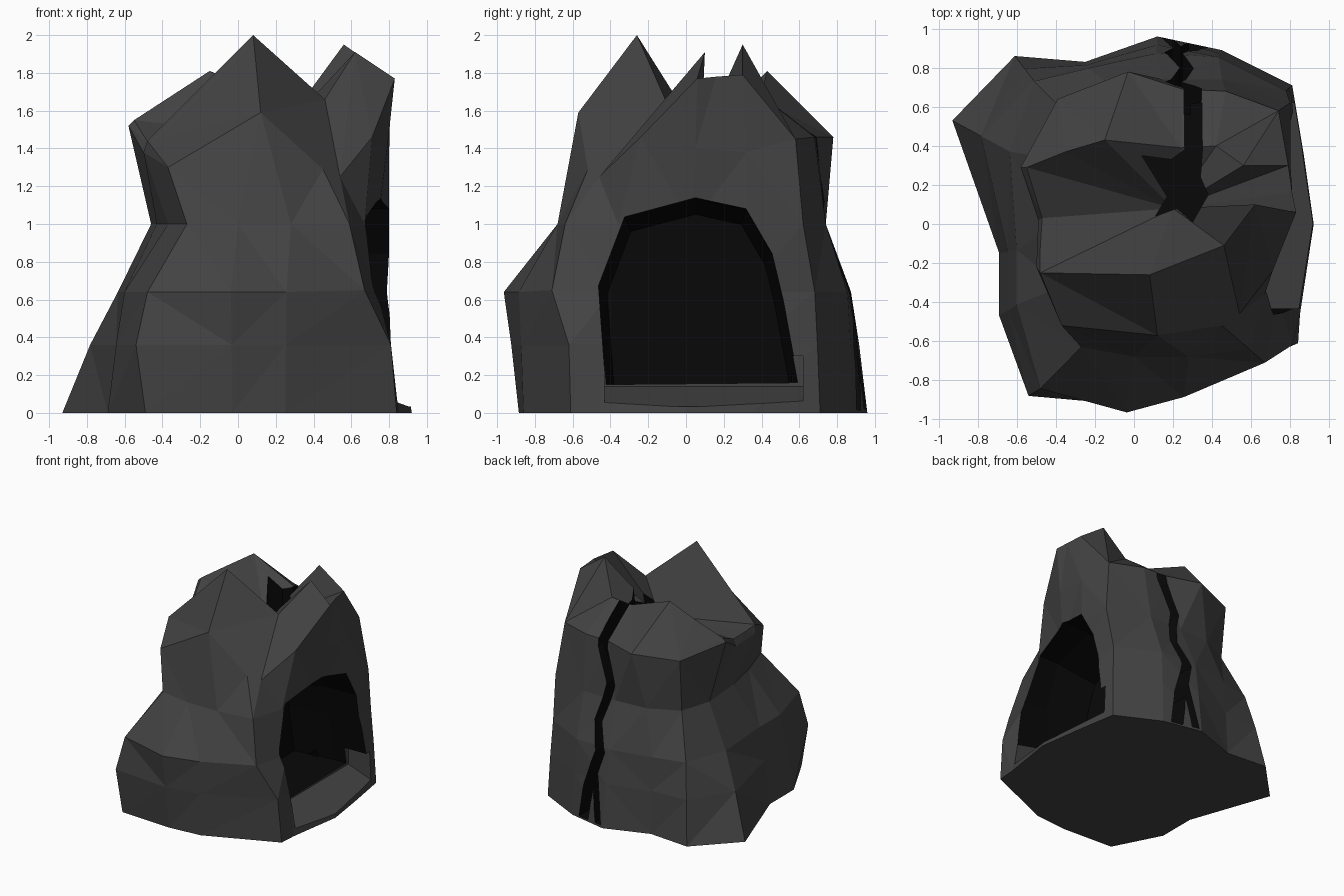
import bpy, bmesh

if "Cube" in bpy.data.objects:
    bpy.data.objects.remove(bpy.data.objects["Cube"])

def material(name, v):
    m = bpy.data.materials.new(name)
    m.diffuse_color = (v, v, v, 1)
    m.use_nodes = True
    m.node_tree.nodes["Principled BSDF"].inputs["Base Color"].default_value = m.diffuse_color
    return m

STONE, SHADOW = material("stone", 0.055), material("shadow", 0.0025)

def loft(name, rings, mat, cap_point=None):
    """Skin a stack of equal-length rings; close the end flat or with a fan."""
    bm = bmesh.new()
    rows = [[bm.verts.new(p) for p in r] for r in rings]
    n = len(rows[0])
    for a, b in zip(rows, rows[1:]):
        for i in range(n):
            j = (i + 1) % n
            bm.faces.new((a[i], a[j], b[j], b[i]))
    bm.faces.new(rows[0][::-1])
    if cap_point:
        c = bm.verts.new(cap_point)
        for i in range(n):
            bm.faces.new((rows[-1][i], rows[-1][(i + 1) % n], c))
    else:
        bm.faces.new(rows[-1])
    bm.normal_update()
    bmesh.ops.triangulate(bm, faces=bm.faces[:])
    if bm.calc_volume(signed=True) < 0:
        bmesh.ops.reverse_faces(bm, faces=bm.faces[:])
    me = bpy.data.meshes.new(name)
    bm.to_mesh(me)
    bm.free()
    me.materials.append(mat)
    ob = bpy.data.objects.new(name, me)
    bpy.context.collection.objects.link(ob)
    return ob

def carve(target, cutter):
    cutter.hide_render = True
    m = target.modifiers.new(cutter.name, 'BOOLEAN')
    m.operation, m.solver, m.object = 'DIFFERENCE', 'EXACT', cutter
    m.material_mode = 'TRANSFER'
    m.use_self = True
    bpy.context.view_layer.objects.active = target
    bpy.ops.object.modifier_apply(modifier=m.name)
    bpy.data.objects.remove(cutter)

# Rock outlines, counter-clockwise from the front left corner
base = [(-.49, -.86), (-.03, -.885), (.25, -.86), (.84, -.61), (.85, -.46), (.92, 0),
        (.87, .35), (.81, .71), (.45, .89), (.12, .96), (-.25, .83), (-.61, .86),
        (-.93, .53), (-.69, -.15), (-.69, -.47)]
bulge = [.98, 1.09, 1.03, .97, .86, .87, .91, .96, .96, .91, .96, .85, .7, .88, .88]
waist = [(-.27, -.63), (0, -.68), (.28, -.68), (.59, -.64), (.67, -.36), (.74, .03),
         (.8, .32), (.8, .62), (.45, .74), (.15, .74), (-.13, .72), (-.38, .6),
         (-.46, .34), (-.43, -.02), (-.37, -.32)]
shoulder = [(-.37, -.52, 1.3), (.12, -.57, 1.59), (.45, -.52, 1.29), (.54, -.46, 1.25),
            (.71, -.24, 1.46), (.79, .05, 1.4), (.8, .32, 1.38), (.74, .58, 1.45),
            (.47, .68, 1.46), (.25, .69, 1.46), (-.03, .78, 1.46), (-.39, .64, 1.44),
            (-.58, .29, 1.52), (-.49, .02, 1.36), (-.5, -.22, 1.38)]
peaks = [(-.48, -.25, 1.44), (.08, -.26, 2), (.46, -.11, 1.66), (.62, .1, 1.91),
         (.83, .06, 1.77), (.81, .16, 1.78), (.79, .3, 1.79), (.56, .3, 1.95),
         (.42, .4, 1.68), (.24, .39, 1.66), (-.15, .43, 1.81), (-.35, .37, 1.68),
         (-.55, .29, 1.55), (-.47, .03, 1.42), (-.48, -.12, 1.43)]
belly = [(.05 + (x - .05) * s, y * s, .64) for (x, y), s in zip(base, bulge)]
belly[3] = (.67, -.71, .65)
foot = [((x + bx) / 2, (y + by) / 2, .36) for (x, y), (bx, by, _) in zip(base, belly)]
foot[3], foot[0] = (.81, -.62, .36), (-.54, -.88, .36)
rock = loft("rock", [[(x, y, 0) for x, y in base], foot, belly,
                     [(x, y, 1) for x, y in waist], shoulder, peaks], STONE, (.2, .08, 1.46))

# Cave opening on the right side, with a sloping stone sill
arch = [(-.43, .15), (-.47, .68), (-.33, 1.05), (.05, 1.15), (.32, 1.09),
        (.46, .85), (.52, .6), (.6, .16)]
def cave_section(x, s):
    return [(x, .05 + (y - .05) * s, .16 + (z - .16) * s) for y, z in arch]
carve(rock, loft("cave", [cave_section(1.1, 1), cave_section(.5, .98),
                          cave_section(.15, .9)], SHADOW))
sill = [(1.05, .01), (1.05, .3), (.61, .3), (.61, .14), (.9, .035)]
carve(rock, loft("sill", [[(x, y, z) for x, z in sill] for y in (-.432, .62)], STONE))

# Zigzag crack down the back
spine = [(.3, 2.1, .04), (.3, 1.4, .045), (.2, 1.12, .04), (.27, .82, .035),
         (.2, .6, .045), (.29, .3, .05), (.33, .015, .05)]
strip = [(x - w, z) for x, z, w in spine] + [(x + w, z) for x, z, w in spine[::-1]]
carve(rock, loft("back_crack", [[(x, y, z) for x, z in strip] for y in (.56, 1.2)], SHADOW))

# Side branch of the crack at the foot
fork = [(.21, .45), (.26, .42), (.2, .02), (.14, .02)]
carve(rock, loft("crack_fork", [[(x, y, z) for x, z in fork] for y in (.7, 1.25)], SHADOW))

# Jagged hole in the top, running back into the crack
hole = [(.04, .35), (.19, .33), (.26, .38), (.257, .61), (.347, .62), (.35, .38), (.34, .24),
        (.38, .15), (.3, .01), (.22, .08), (.11, .04), (.17, .14)]
carve(rock, loft("top_hole", [[(x, y, z) for x, y in hole] for z in (1.25, 2.2)], SHADOW))
